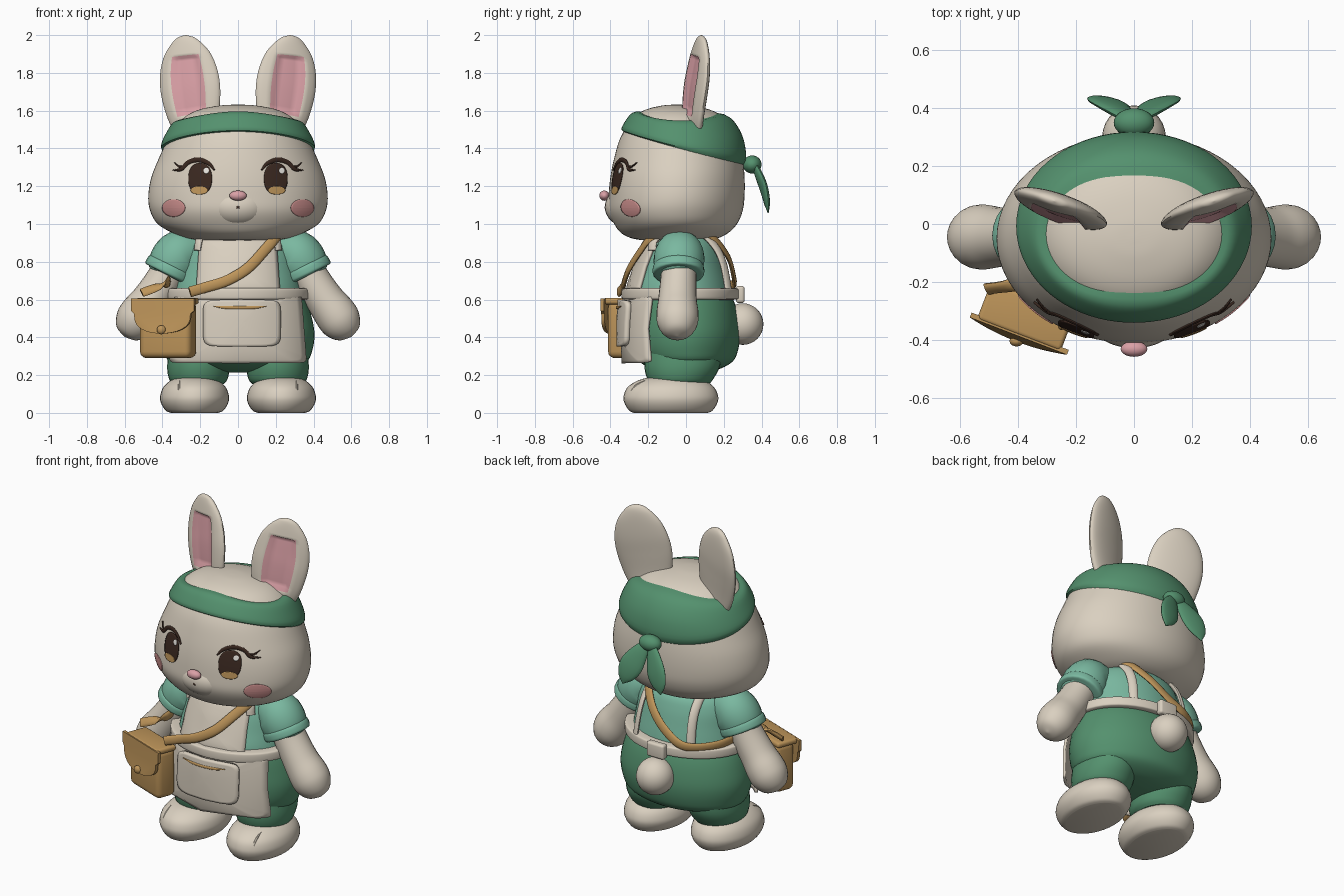
import bpy, bmesh, math
from mathutils import Vector, Matrix

if "Cube" in bpy.data.objects:
    bpy.data.objects.remove(bpy.data.objects["Cube"])


def material(name, r, g, b):
    m = bpy.data.materials.new(name)
    lin = [((c / 255 + 0.055) / 1.055) ** 2.4 for c in (r, g, b)]
    m.diffuse_color = (*lin, 1)
    m.use_nodes = True
    m.node_tree.nodes["Principled BSDF"].inputs["Base Color"].default_value = m.diffuse_color
    return m


CREAM = material("cream", 218, 208, 192)
GREEN = material("leaf_green", 84, 145, 110)
TEAL = material("teal", 122, 184, 160)
PINK = material("ear_pink", 218, 160, 166)
BLUSH = material("blush", 208, 146, 144)
TAN = material("tan_leather", 190, 149, 90)
BROWN = material("dark_brown", 58, 40, 32)
WHITE = material("white", 245, 242, 236)


def finish(name, bm, mat, angle=40):
    bmesh.ops.recalc_face_normals(bm, faces=bm.faces[:])
    me = bpy.data.meshes.new(name)
    bm.to_mesh(me)
    bm.free()
    me.materials.append(mat)
    me.shade_smooth()
    me.set_sharp_from_angle(angle=math.radians(angle))
    ob = bpy.data.objects.new(name, me)
    bpy.context.collection.objects.link(ob)
    return ob


def spline(rows, k=5):
    """Smooth curve through rows of any length."""
    out = []
    for i in range(len(rows) - 1):
        a, b, c, d = (rows[max(0, min(len(rows) - 1, i + j))] for j in (-1, 0, 1, 2))
        for s in range(k):
            t = s / k
            out.append([0.5 * (2 * q + (r - p) * t + (2 * p - 5 * q + 4 * r - w) * t * t
                               + (3 * q - p - 3 * r + w) * t ** 3) for p, q, r, w in zip(a, b, c, d)])
    out.append(list(rows[-1]))
    return out


def skin_rings(bm, rings, closed=True):
    vs = [[bm.verts.new(p) for p in ring] for ring in rings]
    n = len(vs[0])
    for a, b in zip(vs, vs[1:]):
        for j in range(n):
            bm.faces.new((a[j], a[(j + 1) % n], b[(j + 1) % n], b[j]))
    if closed:
        bm.faces.new(vs[0])
        bm.faces.new(vs[-1])
    return vs


def loft(name, rows, mat, cx=0, n=48, k=5):
    """Stack of level ellipses: z, x radius, y centre, y radius."""
    bm = bmesh.new()
    ang = [math.tau * j / n for j in range(n)]
    skin_rings(bm, [[(cx + rx * math.cos(a), cy + ry * math.sin(a), z) for a in ang]
                    for z, rx, cy, ry in spline(rows, k)])
    return finish(name, bm, mat)


def sweep(name, rows, mat, ref=None, s=1, n=16, k=5):
    """Elliptical section along a path: x, y, z, half width, half thickness."""
    pts = spline(rows, k)
    ps = [Vector((p[0] * s, p[1], p[2])) for p in pts]
    rings = []
    for i, p in enumerate(ps):
        t = (ps[min(i + 1, len(ps) - 1)] - ps[max(i - 1, 0)]).normalized()
        r = Vector((ref[0] * s, ref[1], ref[2])) if ref else p - Vector((0, -0.02, 0.72))
        nn = (r - t * r.dot(t)).normalized()
        b = t.cross(nn)
        w, h = max(pts[i][3], 0.001), max(pts[i][4], 0.001)
        rings.append([p + b * w * math.cos(math.tau * j / n) + nn * h * math.sin(math.tau * j / n)
                      for j in range(n)])
    bm = bmesh.new()
    skin_rings(bm, rings)
    return finish(name, bm, mat)


def limb(name, rows, mat, s=1):
    return sweep(name, [(x, y, z, r, r) for x, y, z, r in rows], mat, (0, -1, 0), s, 24)


def ball(name, c, r, mat):
    bm = bmesh.new()
    bmesh.ops.create_uvsphere(bm, u_segments=28, v_segments=16, radius=1)
    bmesh.ops.transform(bm, matrix=Matrix.Translation(c) @ Matrix.Diagonal((*r, 1)), verts=bm.verts)
    return finish(name, bm, mat)


def box(name, c, size, mat, bevel, turn=0, origin=(0, 0, 0)):
    bm = bmesh.new()
    bmesh.ops.create_cube(bm, size=1)
    bmesh.ops.transform(bm, matrix=Matrix.Translation(c) @ Matrix.Diagonal((*size, 1)), verts=bm.verts)
    bmesh.ops.bevel(bm, geom=bm.edges[:], offset=bevel, segments=4, profile=0.5, affect='EDGES')
    bmesh.ops.transform(bm, matrix=Matrix.Translation(origin) @ Matrix.Rotation(turn, 4, 'Z'), verts=bm.verts)
    return finish(name, bm, mat)


def section(rows, z):
    d = spline(rows, 5)
    for a, b in zip(d, d[1:]):
        if a[0] <= z <= b[0]:
            t = (z - a[0]) / max(b[0] - a[0], 1e-6)
            return [p + (q - p) * t for p, q in zip(a, b)]
    return d[0] if z < d[0][0] else d[-1]


def front(rows, x, z):
    _, rx, cy, ry = section(rows, z)
    return cy - ry * math.sqrt(max(0, 1 - (x / rx) ** 2))


def plate(name, rows, cx, cz, w, h, mat, off, thick, p=2, taper=0, n=48, m=8):
    """Superellipse sheet that hugs the front of a lofted surface."""
    bm = bmesh.new()
    rings = []
    for i in range(m, -1, -1):
        ring = []
        for j in range(n):
            c, s = math.cos(math.tau * j / n), math.sin(math.tau * j / n)
            u = math.copysign(abs(c) ** (2 / p), c) * max(i / m, 0.01)
            v = math.copysign(abs(s) ** (2 / p), s) * max(i / m, 0.01)
            x, z = cx + w * u * (1 - taper * v), cz + h * v
            ring.append((x, front(rows, x, z) - off, z))
        rings.append(ring)
    vs = skin_rings(bm, rings, False)
    bm.faces.new(vs[-1])
    ob = finish(name, bm, mat)
    mod = ob.modifiers.new("thickness", 'SOLIDIFY')
    mod.thickness, mod.offset = thick, 0
    return ob


# Head, muzzle, nose and mouth
HEAD = [(.91, .12, -.06, .10), (.92, .25, -.06, .21), (.95, .34, -.06, .28), (1.0, .425, -.055, .325),
        (1.07, .465, -.055, .355), (1.15, .475, -.05, .36), (1.25, .458, -.045, .355),
        (1.35, .418, -.04, .34), (1.45, .372, -.035, .315), (1.53, .32, -.035, .27),
        (1.58, .262, -.04, .22), (1.61, .19, -.045, .155), (1.628, .09, -.05, .07), (1.632, .01, -.05, .01)]
loft("head", HEAD, CREAM, n=64)
ball("muzzle", (0, -.3, 1.09), (.17, .13, .11), CREAM)
ball("nose", (0, -.432, 1.15), (.046, .027, .027), PINK)
ball("mouth", (0, -.427, 1.088), (.01, .005, .007), BROWN)

# Eyes, lashes and cheeks
for s, side in ((1, "left"), (-1, "right")):
    plate(side + "_eye", HEAD, s * .2, 1.24, .062, .082, BROWN, .003, .005, 2.3)
    plate(side + "_iris_glow", HEAD, s * .205, 1.178, .045, .022, TAN, .006, .004)
    plate(side + "_eye_glint", HEAD, s * .2 + .032, 1.282, .015, .016, WHITE, .006, .004, n=20, m=3)
    plate(side + "_cheek", HEAD, s * .34, 1.085, .06, .046, BLUSH, .002, .005)
    lash = [(.125, 1.285, .004), (.155, 1.32, .01), (.21, 1.34, .013), (.265, 1.325, .012),
            (.30, 1.29, .010), (.345, 1.285, .002)]
    sweep(side + "_lash", [(x, front(HEAD, x, z) - .003, z, w, .006) for x, z, w in lash],
          BROWN, (.4, -1, 0), s, 10)
    flick = [(.285, 1.30, .009), (.315, 1.305, .006), (.335, 1.325, .002)]
    sweep(side + "_lash_flick", [(x, front(HEAD, x, z) - .003, z, w, .005) for x, z, w in flick],
          BROWN, (.4, -1, 0), s, 8)

# Ears with a sunken pink front
for s, side in ((1, "left"), (-1, "right")):
    n = 32
    ear = sweep(side + "_ear", [
        (.215, .035, 1.48, .11, .035), (.235, .037, 1.58, .145, .04), (.25, .05, 1.70, .165, .042),
        (.262, .065, 1.80, .16, .04), (.27, .075, 1.89, .132, .034), (.274, .08, 1.955, .085, .026),
        (.275, .08, 1.988, .044, .016), (.275, .08, 2.0, .002, .002)], CREAM, (.3, -.95, 0), s, n, 6)
    ear.data.materials.append(PINK)
    normal = Vector((.3 * s, -.95, 0))
    for i in range(6, 25):
        for j in range(5, 12):
            if 6 < i < 24 and 5 < j < 11:
                ear.data.vertices[i * n + j].co -= normal * .022
    for f in ear.data.polygons:
        rows_ = [v // n for v in f.vertices]
        cols = [v % n for v in f.vertices]
        if len(cols) == 4 and min(rows_) >= 6 and max(rows_) <= 24 and min(cols) >= 5 and max(cols) <= 11:
            f.material_index = 1

# Headband, knot and tails
bm = bmesh.new()
rings = []
for i in range(13):
    v, ring = i / 12, []
    for j in range(72):
        a = math.tau * j / 72
        c, q = math.cos(a), math.sin(a)
        lo, hi = 1.395 - .09 * q, 1.553 + .045 * q * q
        o = .03 * (1 - (2 * v - 1) ** 6) - .008
        z, rx, cy, ry = section(HEAD, lo + (hi - lo) * v)
        ring.append(((rx + o) * c, cy + (ry + o) * q, z + o * .7 * v))
    rings.append(ring)
skin_rings(bm, rings, False)
finish("headband", bm, GREEN)
ball("headband_knot", (0, .35, 1.315), (.07, .05, .048), GREEN)
for s, side in ((1, "left"), (-1, "right")):
    sweep(side + "_headband_tail", [(.01, .355, 1.32, .02, .012), (.045, .385, 1.26, .05, .018),
          (.085, .415, 1.18, .07, .018), (.115, .43, 1.11, .05, .014), (.13, .435, 1.06, .003, .003)],
          GREEN, (-.1, 1, 0), s)

# Shirt and trousers
TORSO = [(.55, .35, -.02, .26), (.65, .335, -.03, .265), (.75, .315, -.025, .24),
         (.85, .295, -.02, .21), (.92, .25, -.02, .175), (.97, .14, -.02, .09)]
loft("shirt", TORSO, TEAL)
loft("trousers", [(.215, .08, 0, .08), (.23, .25, 0, .17), (.27, .36, 0, .245), (.33, .393, -.005, .28),
                  (.42, .405, -.005, .292), (.52, .387, -.01, .285), (.60, .36, -.02, .27),
                  (.64, .33, -.03, .25)], GREEN)

# Apron, pocket, belt
APRON = [(.25, .42, -.01, .325), (.40, .43, -.01, .325), (.52, .41, -.015, .318), (.64, .375, -.03, .295)]
plate("apron_skirt", APRON, 0, .445, .345, .18, CREAM, .0, .016, 24, .04, 64, 12)
plate("apron_bib", TORSO, 0, .775, .21, .15, CREAM, .015, .016, 24, .05, 64, 10)
plate("apron_pocket", APRON, .02, .475, .2, .123, CREAM, .018, .032, 7, .0, 64, 10)
sweep("pocket_slit", [(x, front(APRON, x, z) - .036, z, w, .004) for x, z, w in
      ((-.13, .565, .002), (-.07, .559, .008), (.01, .557, .008), (.09, .559, .008), (.15, .565, .002))],
      TAN, (0, -1, 0), n=8)
loft("belt", [(.598, .35, -.03, .275), (.602, .378, -.03, .305), (.612, .386, -.03, .312),
              (.648, .386, -.03, .312), (.658, .378, -.03, .305), (.662, .35, -.03, .275)], CREAM, k=3)
box("belt_buckle", (0, .287, .627), (.12, .045, .09), CREAM, .014)
ball("tail", (0, .30, .47), (.11, .11, .11), CREAM)

for s, side in ((1, "left"), (-1, "right")):
    # Apron strap
    sweep(side + "_apron_strap", [(.215, -.18, .86, .026, .013), (.205, -.165, .92, .026, .013),
          (.185, -.07, .965, .026, .013), (.175, .07, .955, .026, .013), (.175, .155, .88, .026, .013),
          (.18, .20, .78, .026, .013), (.19, .225, .64, .026, .013)], CREAM, None, s, 12)
    # Sleeve, cuff and arm
    limb(side + "_sleeve", [(.16, -.03, .91, .05), (.23, -.03, .875, .10), (.31, -.035, .835, .132),
                            (.355, -.04, .765, .128), (.362, -.04, .748, .10)], TEAL, s)
    limb(side + "_cuff", [(.347, -.04, .782, .115), (.35, -.04, .776, .132), (.36, -.04, .755, .137),
                          (.37, -.04, .734, .132), (.373, -.04, .728, .10)], TEAL, s)
    limb(side + "_arm", [(.33, -.035, .83, .09), (.39, -.04, .71, .095), (.46, -.045, .60, .102),
                         (.515, -.045, .525, .112), (.548, -.045, .478, .108), (.575, -.045, .44, .087),
                         (.592, -.045, .415, .055), (.6, -.045, .403, .004)], CREAM, s)
    # Trouser leg, foot and toe creases
    loft(side + "_trouser_leg", [(.15, .13, -.03, .15), (.18, .155, -.03, .175), (.25, .165, -.02, .2),
                                 (.36, .15, -.01, .2)], GREEN, .21 * s, 32)
    loft(side + "_foot", [(0, .125, -.08, .195), (.012, .152, -.08, .22), (.05, .177, -.08, .245),
                          (.09, .182, -.08, .25), (.14, .162, -.08, .225), (.18, .11, -.075, .155),
                          (.195, .03, -.07, .04)], CREAM, .23 * s, 36)
    for x in (.18, .31):
        d = (x - .23) ** 2 * 3
        sweep(side + "_toe_crease", [(x, -.31 + d, .085, .002, .003), (x, -.303 + d, .115, .008, .011),
              (x, -.275 + d, .145, .008, .011), (x, -.235 + d, .17, .002, .003)],
              CREAM, (0, -1, .5), s, 8)

# Satchel
TURN, AT = math.radians(-21), (-.37, -.31, 0)
box("satchel_body", (0, 0, .44), (.29, .13, .30), TAN, .035, TURN, AT)
box("satchel_lid", (0, -.01, .592), (.31, .14, .035), TAN, .015, TURN, AT)
outline = [(-.18, .605), (.18, .605), (.178, .54)]
outline += [(.16 * math.cos(math.pi * i / 16), .525 - .105 * math.sin(math.pi * i / 16) ** .7) for i in range(17)]
outline += [(-.178, .54)]
bm = bmesh.new()
base = bm.faces.new([bm.verts.new((x, -.065 - .02 * (1 - (x / .18) ** 2), z)) for x, z in outline])
ext = bmesh.ops.extrude_face_region(bm, geom=[base])
bmesh.ops.translate(bm, vec=(0, -.018, 0), verts=[g for g in ext["geom"] if isinstance(g, bmesh.types.BMVert)])
bmesh.ops.triangulate(bm, faces=[f for f in bm.faces if len(f.verts) > 4])
bmesh.ops.transform(bm, matrix=Matrix.Translation(AT) @ Matrix.Rotation(TURN, 4, 'Z'), verts=bm.verts)
finish("satchel_flap", bm, TAN)
ball("satchel_button", (-.406, -.405, .44), (.024, .018, .024), TAN)

# Satchel strap around the body
path = [(-.255, -.355, .64), (-.17, -.335, .665), (-.06, -.325, .70), (.05, -.30, .765), (.14, -.24, .86),
        (.205, -.17, .94), (.21, -.03, .985), (.17, .12, .945), (.08, .215, .84), (-.04, .25, .735),
        (-.17, .245, .675), (-.31, .13, .68), (-.365, -.05, .70), (-.38, -.19, .685), (-.51, -.225, .635)]
sweep("satchel_strap", [(*p, .028, .012) for p in path], TAN, n=12, k=6)
